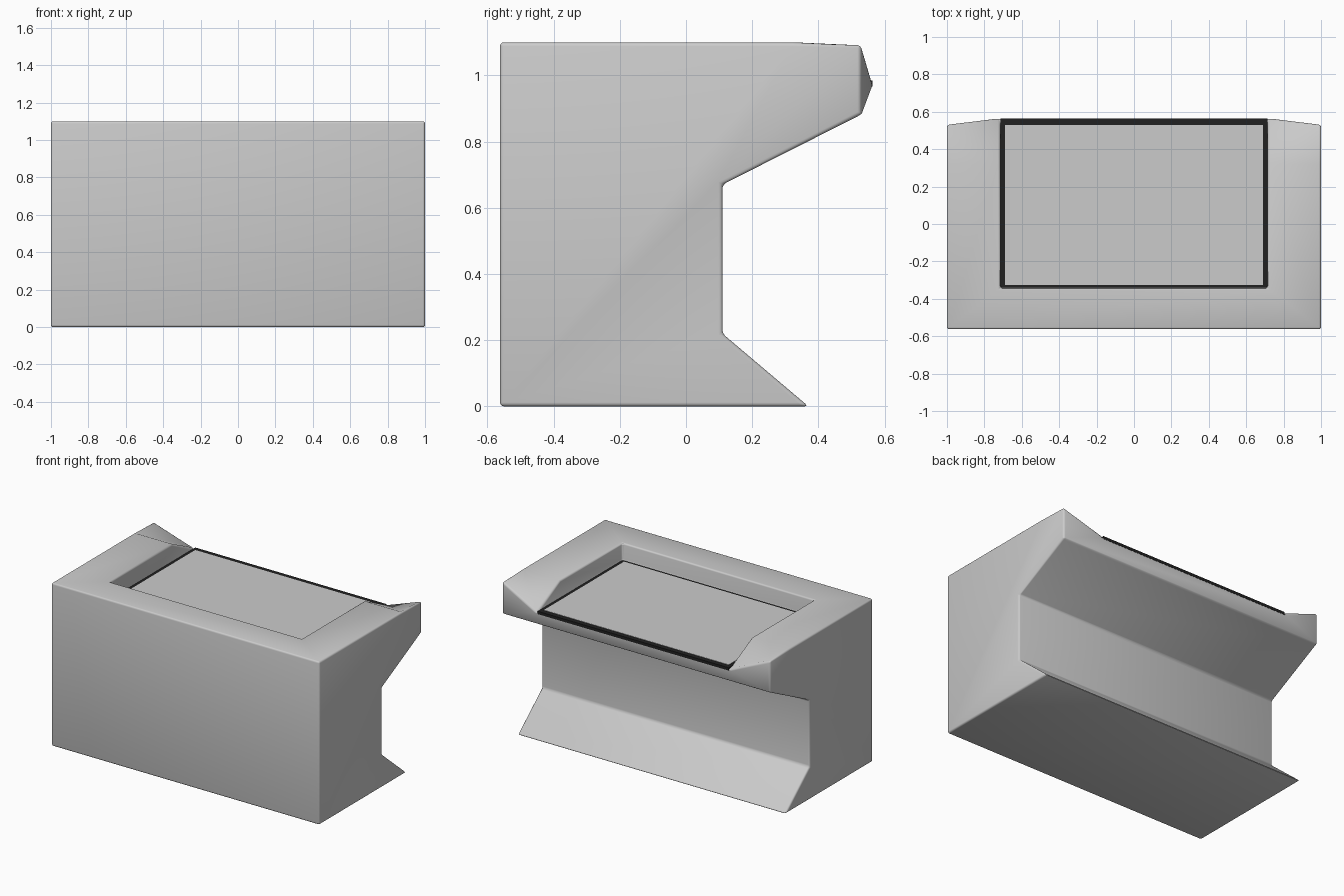
import bpy, bmesh

if "Cube" in bpy.data.objects:
    bpy.data.objects.remove(bpy.data.objects["Cube"])

dark = bpy.data.materials.new("dark_trim")
dark.diffuse_color = (0.015, 0.015, 0.015, 1)
dark.use_nodes = True
dark.node_tree.nodes["Principled BSDF"].inputs["Base Color"].default_value = dark.diffuse_color


def box(name, x, y0, y1, z0, z1, mat=None):
    bpy.ops.mesh.primitive_cube_add(size=1, location=(0, (y0 + y1) / 2, (z0 + z1) / 2))
    ob = bpy.context.object
    ob.name = name
    ob.scale = (2 * x, y1 - y0, z1 - z0)
    bpy.ops.object.transform_apply(location=False, rotation=False, scale=True)
    if mat:
        ob.data.materials.append(mat)
    return ob


# Cabinet: side profile A-H at the ends, recess outline I-L on top
points = {
    'A': (1, -.562, 0), 'B': (1, .37, 0), 'C': (1, .11, .22), 'D': (1, .11, .67),
    'E': (1, .53, .882), 'F': (1, .53, 1.095), 'G': (1, .32, 1.1), 'H': (1, -.562, 1.1),
    'I': (.715, -.343, 1.1), 'J': (.715, .32, 1.1), 'K': (.715, .565, .975),
    'L': (.715, -.343, .98),
}
bm = bmesh.new()
v = {(k, s): bm.verts.new((s * p[0], p[1], p[2])) for k, p in points.items() for s in (1, -1)}

# Faces mirrored on both sides
for s in (1, -1):
    for loop in ("ABCDEFGH", "HGJI", "GFKJ", "FEK", "JKLI"):
        bm.faces.new([v[k, s] for k in loop])

# Faces spanning the full width
for a, b in ("AB", "BC", "CD", "DE", "EK", "KL", "LI", "IH", "HA"):
    bm.faces.new([v[a, 1], v[b, 1], v[b, -1], v[a, -1]])
bmesh.ops.recalc_face_normals(bm, faces=bm.faces)
mesh = bpy.data.meshes.new("cabinet")
bm.to_mesh(mesh)
bm.free()
cabinet = bpy.data.objects.new("cabinet", mesh)
bpy.context.collection.objects.link(cabinet)

# Softened edges
bev = cabinet.modifiers.new("soft_edges", 'BEVEL')
bev.width = 0.012
bev.segments = 3
bev.limit_method = 'ANGLE'
bev.angle_limit = 0.45
bpy.context.view_layer.objects.active = cabinet
cabinet.select_set(True)
bpy.ops.object.modifier_apply(modifier="soft_edges")
bpy.ops.object.shade_smooth_by_angle(angle=0.6)

# Dark border and the panel set in it
box("panel_border", .713, -.341, .563, .966, .985, dark)
box("inset_panel", .69, -.325, .53, .968, .987)
